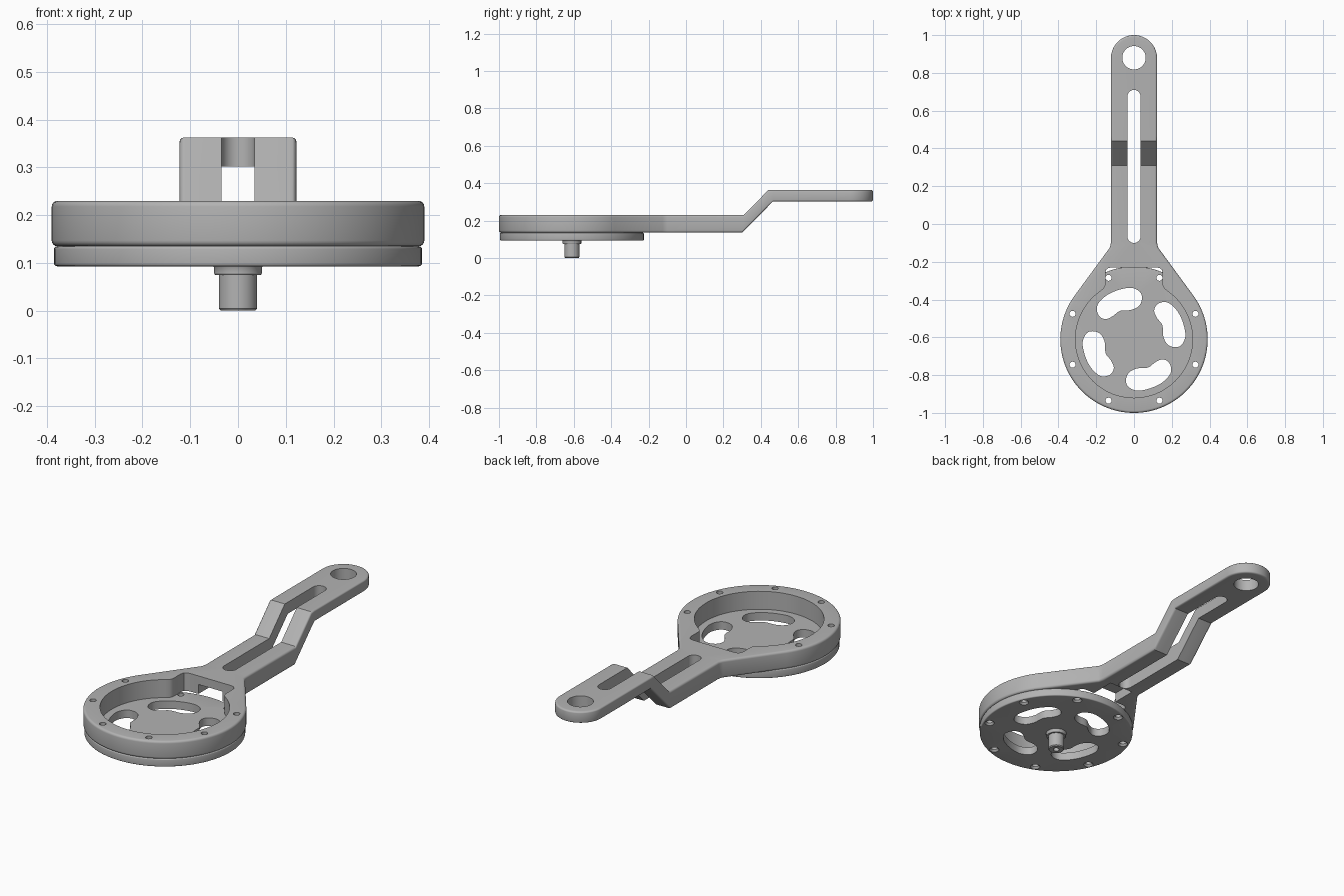
import bpy, bmesh
from math import sin, cos, pi, radians
from mathutils import Vector

cube = bpy.data.objects.get("Cube")
if cube:
    bpy.data.objects.remove(cube, do_unlink=True)

metal = bpy.data.materials.new("grey_metal")
metal.use_nodes = True
GREY = (0.45, 0.45, 0.45, 1)
metal.diffuse_color = GREY
metal.node_tree.nodes["Principled BSDF"].inputs["Base Color"].default_value = GREY

CY = -0.61  # centre of the round housing


def arc(cx, cy, r, a0, a1, n):
    """Points along an arc, angles in degrees, both ends included."""
    return [Vector((cx + r * cos(radians(a0 + (a1 - a0) * i / n)),
                    cy + r * sin(radians(a0 + (a1 - a0) * i / n)))) for i in range(n + 1)]


def circle(cx, cy, r, n):
    return arc(cx, cy, r, 0, 360, n)[:-1]


def inset(loop, d):
    """Move a counter-clockwise loop inwards by d."""
    out = []
    for i, p in enumerate(loop):
        a = (p - loop[i - 1]).normalized()
        b = (loop[(i + 1) % len(loop)] - p).normalized()
        na, nb = Vector((-a.y, a.x)), Vector((-b.y, b.x))
        out.append(p + (na + nb) * d / (1 + na.dot(nb)))
    return out


def smooth_loop(pts, n=5):
    """Closed Catmull-Rom curve through the points."""
    out = []
    for i in range(len(pts)):
        p0, p1, p2, p3 = (pts[(i + k) % len(pts)] for k in (-1, 0, 1, 2))
        for j in range(n):
            t = j / n
            out.append(0.5 * (2 * p1 + (p2 - p0) * t + (2 * p0 - 5 * p1 + 4 * p2 - p3) * t ** 2
                              + (3 * p1 - p0 - 3 * p2 + p3) * t ** 3))
    return out


def rounded(z0, z1, r, n=4):
    """Wall profile of (inset, z) pairs with rounded lower and upper edges."""
    low = [(r - r * sin(a), z0 + r - r * cos(a)) for a in (pi / 2 * i / n for i in range(n + 1))]
    return low + [(d, z0 + z1 - z) for d, z in reversed(low)]


def plate(walls):
    """Solid slab from (loop, profile) walls: the outline first, then the holes."""
    bm = bmesh.new()
    caps = ([], [])
    for loop, profile in walls:
        rings = [[bm.verts.new((p.x, p.y, z)) for p in inset(loop, d)] for d, z in profile]
        n = len(loop)
        for lo, hi in zip(rings, rings[1:]):
            for i in range(n):
                j = (i + 1) % n
                bm.faces.new((lo[i], lo[j], hi[j], hi[i]))
        for cap, ring in zip(caps, (rings[0], rings[-1])):
            cap.extend(bm.edges.get((ring[i - 1], ring[i])) for i in range(n))
    for cap in caps:
        bmesh.ops.triangle_fill(bm, edges=cap, use_beauty=True, normal=(0, 0, 1))
    return bm


def finish(bm, name):
    bmesh.ops.recalc_face_normals(bm, faces=bm.faces)
    mesh = bpy.data.meshes.new(name)
    bm.to_mesh(mesh)
    bm.free()
    mesh.materials.append(metal)
    ob = bpy.data.objects.new(name, mesh)
    bpy.context.collection.objects.link(ob)
    return ob


def activate(ob):
    bpy.ops.object.select_all(action='DESELECT')
    ob.select_set(True)
    bpy.context.view_layer.objects.active = ob


def smooth(ob):
    activate(ob)
    bpy.ops.object.shade_smooth_by_angle(angle=radians(32))


def ramp(y, y0, y1, z0, z1):
    return z0 + (z1 - z0) * min(max((y - y0) / (y1 - y0), 0), 1)


def screw(k):
    a = radians(22.5 + 45 * k)
    return circle(0.352 * cos(a), CY + 0.352 * sin(a), 0.016, 20)


# Housing ring and arm, drawn flat as one slab
Z0, Z1 = 0.135, 0.23
outline = (arc(0, CY, 0.39, 144.5, 395.5, 72) + [Vector((0.128, -0.125)), Vector((0.122, -0.10))]
           + arc(0, 0.878, 0.122, 0, 180, 32) + [Vector((-0.122, -0.10)), Vector((-0.128, -0.125))])
notch = [Vector(p) for p in ((0.16, -0.342), (0.152, -0.325), (0.152, -0.26),
                             (0.147, -0.242), (0.135, -0.233), (0.115, -0.23))]
pocket = (arc(0, CY, 0.31, 125, 415, 72) + notch
          + [Vector((-p.x, p.y)) for p in reversed(notch)])
slot = arc(0, 0.675, 0.035, 0, 180, 16) + arc(0, -0.065, 0.035, 180, 360, 16)
tip_hole = circle(0, 0.88, 0.062, 40)
straight = [(0, Z0), (0, Z1)]
bm = plate([(outline, rounded(Z0, Z1, 0.012))]
           + [(h, straight) for h in (pocket, slot, tip_hole)]
           + [(screw(k), straight) for k in (0, 3, 4, 5, 6, 7)])

# Step the arm up between its two flat stretches
for y in (0.30, 0.31, 0.44, 0.465):
    bmesh.ops.bisect_plane(bm, geom=bm.verts[:] + bm.edges[:] + bm.faces[:],
                           plane_co=(0, y, 0), plane_no=(0, 1, 0))
for v in bm.verts:
    t = (v.co.z - Z0) / (Z1 - Z0)
    low = ramp(v.co.y, 0.30, 0.465, Z0, 0.302)
    high = ramp(v.co.y, 0.31, 0.44, Z1, 0.363)
    v.co.z = low + (high - low) * t
arm = finish(bm, "housing_and_arm")

# Cable channel under the neck, from the pocket to the slot
bm = bmesh.new()
bmesh.ops.create_cube(bm, size=1)
for v in bm.verts:
    v.co = Vector((v.co.x * 0.14, -0.18 + v.co.y * 0.16, 0.14 + v.co.z * 0.09))
cutter = finish(bm, "channel_cutter")
cutter.hide_render = True
mod = arm.modifiers.new("channel", 'BOOLEAN')
mod.operation, mod.solver, mod.object = 'DIFFERENCE', 'EXACT', cutter
activate(arm)
bpy.ops.object.modifier_apply(modifier=mod.name)
bpy.data.objects.remove(cutter, do_unlink=True)
smooth(arm)

# Cover disc with four curved openings and countersunk screw holes
bean = smooth_loop([Vector(p) for p in (
    (-0.18, 0.118), (-0.148, 0.107), (-0.111, 0.123), (-0.074, 0.15), (-0.016, 0.155),
    (0.026, 0.176), (0.042, 0.213), (0.032, 0.25), (-0.016, 0.272), (-0.085, 0.26),
    (-0.148, 0.23), (-0.19, 0.187), (-0.196, 0.15))])
D0 = 0.093
walls = [(circle(0, CY, 0.385, 96), rounded(D0, Z0, 0.006))]
for k in range(4):
    c, s = round(cos(k * pi / 2)), round(sin(k * pi / 2))
    walls.append(([Vector((c * p.x - s * p.y, CY + s * p.x + c * p.y)) for p in bean],
                  [(0, D0), (0, Z0)]))
walls += [(screw(k), [(-0.008, D0), (0, D0 + 0.01), (0, Z0)]) for k in range(8)]
smooth(finish(plate(walls), "cover_disc"))

# Centre post with a collar and a small bore
profile = [(0, 0.03), (0.015, 0.03), (0.015, 0), (0.036, 0), (0.04, 0.005), (0.04, 0.075),
           (0.048, 0.075), (0.05, 0.078), (0.05, 0.09), (0.053, 0.095), (0, 0.095)]
bm = bmesh.new()
verts = [bm.verts.new((r, CY, z)) for r, z in profile]
edges = [bm.edges.new(pair) for pair in zip(verts, verts[1:])]
bmesh.ops.spin(bm, geom=verts + edges, cent=(0, CY, 0), axis=(0, 0, 1),
               angle=2 * pi, steps=40, use_duplicate=False)
bmesh.ops.remove_doubles(bm, verts=bm.verts, dist=0.0001)
smooth(finish(bm, "centre_post"))
